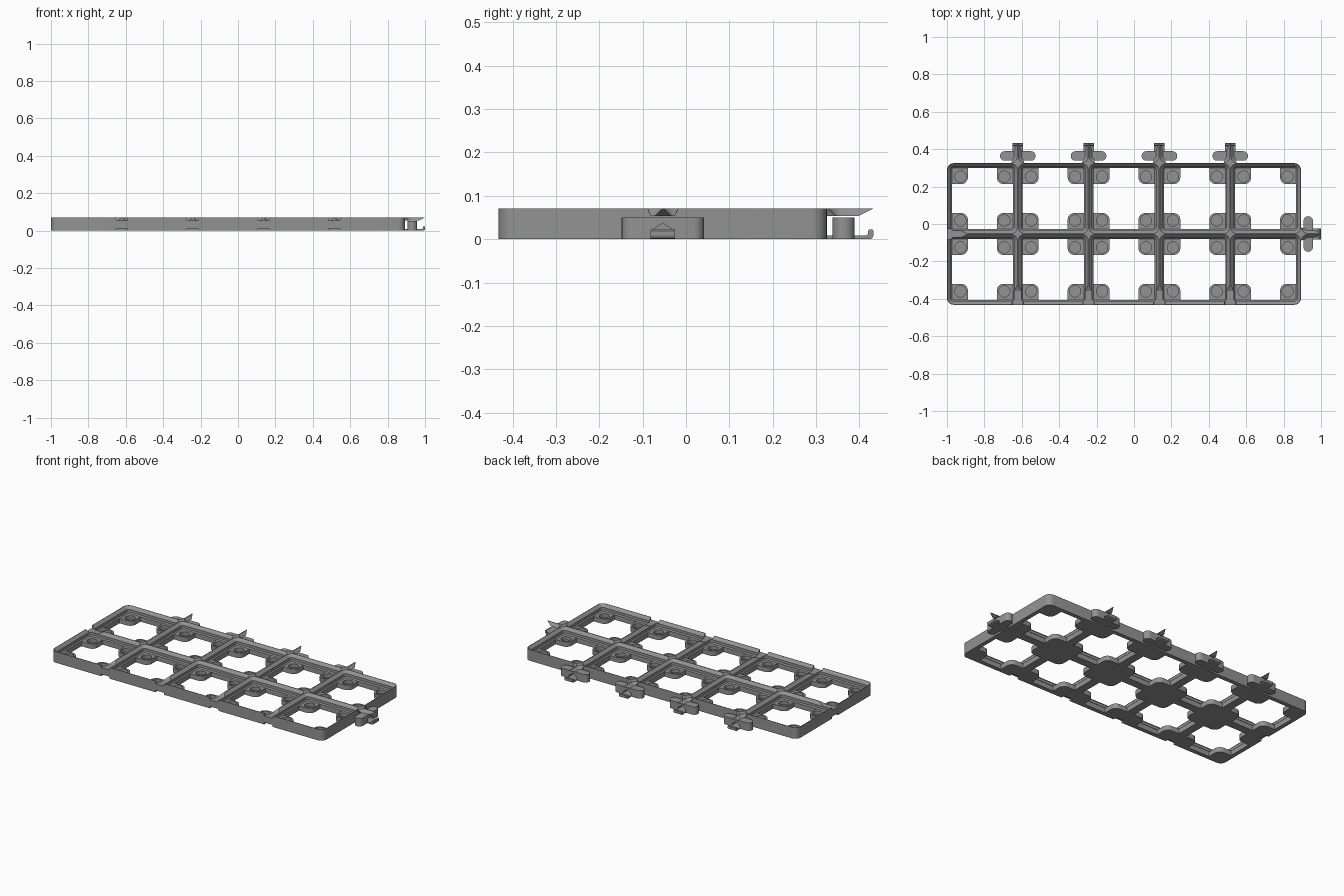
import bpy, bmesh, math
from mathutils import Matrix, Vector

if "Cube" in bpy.data.objects:
    bpy.data.objects.remove(bpy.data.objects["Cube"])

CELL, NX, NY = 0.3786, 5, 2
H, LEDGE, PAD = 0.0704, 0.0533, 0.0306
X0, Y0 = -1.0, -0.432
X1, Y1 = X0 + NX * CELL, Y0 + NY * CELL
REACH = 1.0 - X1

grey = bpy.data.materials.new("grey plastic")
grey.diffuse_color = (0.29, 0.29, 0.29, 1)
grey.use_nodes = True
grey.node_tree.nodes["Principled BSDF"].inputs["Base Color"].default_value = grey.diffuse_color


def rounded(x0, y0, x1, y1, radii, n=6):
    """Rounded rectangle; radii start at the lower left, counterclockwise."""
    pts = []
    corners = [(x0, y0, 1, 1), (x1, y0, -1, 1), (x1, y1, -1, -1), (x0, y1, 1, -1)]
    for k, ((x, y, sx, sy), r) in enumerate(zip(corners, radii)):
        for i in range(n + 1 if r > 0 else 1):
            a = math.pi + k * math.pi / 2 + i / n * math.pi / 2
            pts.append((x + sx * r + r * math.cos(a), y + sy * r + r * math.sin(a)))
    return pts


def loft(bm, rings):
    """Closed solid through rings of 3D points."""
    loops = [[bm.verts.new(p) for p in ring] for ring in rings]
    bm.faces.new(loops[0][::-1])
    bm.faces.new(loops[-1])
    n = len(loops[0])
    for a, b in zip(loops, loops[1:]):
        for i in range(n):
            j = (i + 1) % n
            bm.faces.new((a[i], a[j], b[j], b[i]))


def slab(bm, outline, z0, z1):
    loft(bm, [[(x, y, z) for x, y in outline] for z in (z0, z1)])


def prism(bm, matrix, profile, width):
    """Side profile (distance out, height) swept across a half width."""
    loft(bm, [[matrix @ Vector((s * width(z), d, z)) for d, z in profile] for s in (-1, 1)])


def make(name, bm):
    bmesh.ops.recalc_face_normals(bm, faces=bm.faces[:])
    me = bpy.data.meshes.new(name)
    bm.to_mesh(me)
    bm.free()
    me.materials.append(grey)
    ob = bpy.data.objects.new(name, me)
    bpy.context.collection.objects.link(ob)
    return ob


def boolean(ob, other, op):
    mod = ob.modifiers.new("cut", 'BOOLEAN')
    mod.object, mod.operation, mod.solver = other, op, 'EXACT'
    bpy.context.view_layer.objects.active = ob
    bpy.ops.object.modifier_apply(modifier=mod.name)
    bpy.data.objects.remove(other)


def smooth(ob):
    bpy.ops.object.select_all(action='DESELECT')
    ob.select_set(True)
    bpy.context.view_layer.objects.active = ob
    bpy.ops.object.shade_smooth_by_angle(angle=math.radians(25))


# where connectors sit, and where the matching sockets sit
turn = Matrix.Rotation(-math.pi / 2, 4, 'Z')
xs = [X0 + CELL * i for i in range(1, NX)]
ys = [Y0 + CELL * j for j in range(1, NY)]
plugs = [Matrix.Translation((x, Y1, 0)) for x in xs]
plugs += [Matrix.Translation((X1, y, 0)) @ turn for y in ys]
sockets = [Matrix.Translation((x, Y0, 0)) for x in xs]
sockets += [Matrix.Translation((X0, y, 0)) @ turn for y in ys]


def flare(z):
    return 0.028 + (min(z, H) - LEDGE) * 0.4


# frame block
bm = bmesh.new()
slab(bm, rounded(X0, Y0, X1, Y1, [0.036] * 4), 0, H)
frame = make("grid_frame", bm)

# tongues at rim height, carved by the same cell shape as the frame
bm = bmesh.new()
for m in plugs:
    prism(bm, m, [(-0.01, LEDGE), (0.073, LEDGE), (REACH, H), (-0.01, H)], flare)
boolean(frame, make("tongues", bm), 'UNION')

# stepped cell openings
bm = bmesh.new()
for i in range(NX + 1):
    for j in range(NY + 1):
        if i == NX and j == NY:
            continue
        rings = []
        for z, inset in ((-0.02, 0.0257), (0.0308, 0.0257), (0.0371, 0.0194),
                         (LEDGE, 0.0194), (H, 0.0023), (0.09, 0.0023)):
            x, y = X0 + i * CELL, Y0 + j * CELL
            o = rounded(x + inset, y + inset, x + CELL - inset, y + CELL - inset,
                        [0.0361 - inset] * 4)
            rings.append([(px, py, z) for px, py in o])
        loft(bm, rings)
boolean(frame, make("cells", bm), 'DIFFERENCE')

# sockets in the rim and under the edge
bm = bmesh.new()
low = LEDGE + 0.0003
for m in sockets:
    prism(bm, m, [(-0.02, low), (0.073, low), (REACH, H), (REACH, 0.09), (-0.02, 0.09)],
          lambda z: flare(z) + 0.001)
    prism(bm, m, [(-0.02, -0.01), (0.024, -0.01), (0.024, 0.012), (-0.02, 0.012)],
          lambda z: 0.03)
boolean(frame, make("socket_cutter", bm), 'DIFFERENCE')
smooth(frame)

# corner pad with a slotted magnet pocket
bm = bmesh.new()
slab(bm, rounded(0.0235, 0.0235, 0.112, 0.112, [0, 0, 0.036, 0]), 0, PAD)
pad = make("magnet_pad", bm)
c = 0.072
bm = bmesh.new()
slab(bm, rounded(c - 0.03, c - 0.03, c + 0.03, c + 0.03, [0.0299] * 4), 0.009, 0.05)
boolean(pad, make("pocket", bm), 'DIFFERENCE')
bm = bmesh.new()
slab(bm, rounded(c - 0.027, c - 0.011, c + 0.027, c + 0.011, [0] * 4), 0.006, 0.02)
boolean(pad, make("slot", bm), 'DIFFERENCE')
smooth(pad)

# four pads in every cell
source = pad.data.copy()
bm = bmesh.new()
for i in range(NX):
    for j in range(NY):
        for a in (0, 1):
            for b in (0, 1):
                tmp = source.copy()
                tmp.transform(Matrix.Translation((X0 + (i + a) * CELL, Y0 + (j + b) * CELL, 0))
                              @ Matrix.Diagonal((1 - 2 * a, 1 - 2 * b, 1, 1)))
                if a != b:
                    tmp.flip_normals()
                bm.from_mesh(tmp)
                bpy.data.meshes.remove(tmp)
bm.to_mesh(pad.data)
bm.free()
pad.name = "magnet_pads"

# arched wing blocks outside the edge
bm = bmesh.new()
slab(bm, rounded(-0.095, 0.013, 0.095, 0.064, [0.025] * 4), 0, 0.05)
wing = make("connector_wing", bm)
bm = bmesh.new()
loft(bm, [[(x, d, z) for x, z in ((-0.0275, -0.01), (0.0275, -0.01), (0.0275, 0.019),
                                  (0, 0.037), (-0.0275, 0.019))] for d in (0, 0.08)])
boolean(wing, make("arch", bm), 'DIFFERENCE')
smooth(wing)
for k, m in enumerate(plugs):
    ob = wing if k == 0 else wing.copy()
    if k:
        bpy.context.collection.objects.link(ob)
    ob.matrix_world = m

# spring arms with an upturned hook
bm = bmesh.new()
for m in plugs:
    prism(bm, m, [(-0.01, 0), (0.1, 0), (0.105, 0.003), (REACH, 0.008), (REACH, 0.019),
                  (0.104, 0.0225), (0.098, 0.0225), (0.095, 0.019), (0.095, 0.012),
                  (0.091, 0.009), (-0.01, 0.009)], lambda z: 0.0285)
make("connector_hooks", bm)
